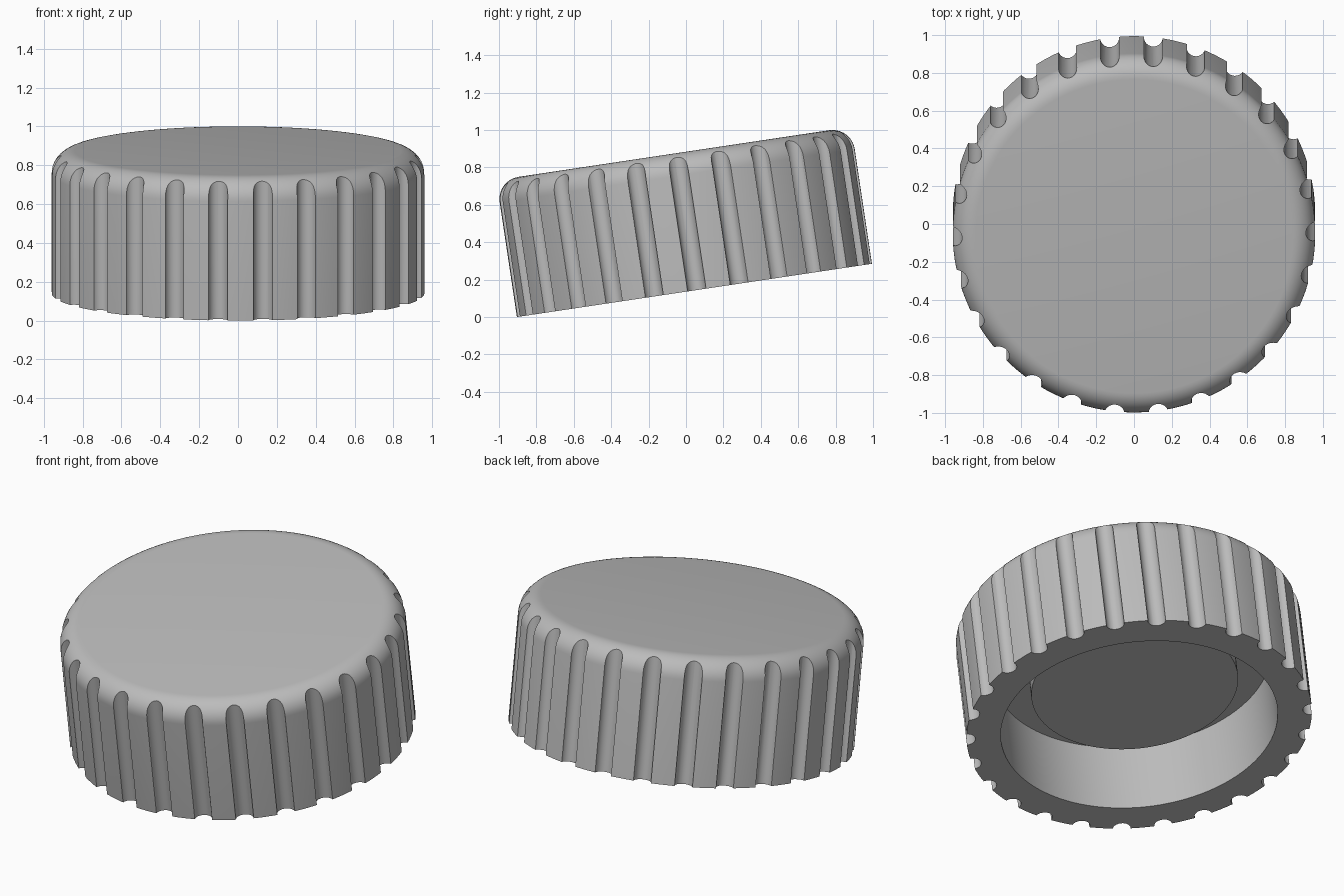
import bpy, bmesh
from math import sin, cos, pi, radians
from mathutils import Matrix, Vector

if "Cube" in bpy.data.objects:
    bpy.data.objects.remove(bpy.data.objects["Cube"], do_unlink=True)

RADIUS, HEIGHT, FILLET = 0.96, 0.74, 0.12
BORE, BORE_DEPTH = 0.77, 0.42
PLUG, PLUG_DEPTH = 0.575, 0.26
GROOVES, GROOVE_R = 26, 0.05
TILT = radians(8.53)

grey = bpy.data.materials.new("grey")
grey.use_nodes = True
colour = (0.5, 0.5, 0.5, 1)
grey.diffuse_color = colour
grey.node_tree.nodes["Principled BSDF"].inputs["Base Color"].default_value = colour


def make_object(name, bm):
    bmesh.ops.recalc_face_normals(bm, faces=bm.faces)
    mesh = bpy.data.meshes.new(name)
    bm.to_mesh(mesh)
    bm.free()
    mesh.materials.append(grey)
    obj = bpy.data.objects.new(name, mesh)
    bpy.context.collection.objects.link(obj)
    return obj


# Cap body: lathed section with a central plug in the bore and a rounded top edge
section = [(0, PLUG_DEPTH), (PLUG, PLUG_DEPTH), (PLUG, BORE_DEPTH),
           (BORE, BORE_DEPTH), (BORE, 0), (RADIUS, 0)]
for i in range(11):
    a = pi / 2 * i / 10
    section.append((RADIUS - FILLET + FILLET * cos(a),
                    HEIGHT - FILLET + FILLET * sin(a)))
section.append((0, HEIGHT))

bm = bmesh.new()
verts = [bm.verts.new((r, 0, z)) for r, z in section]
edges = [bm.edges.new(pair) for pair in zip(verts, verts[1:])]
bmesh.ops.spin(bm, geom=verts + edges, cent=(0, 0, 0), axis=(0, 0, 1),
               angle=2 * pi, steps=GROOVES * 5)
bmesh.ops.remove_doubles(bm, verts=bm.verts, dist=0.0001)
cap = make_object("ribbed_cap", bm)

# Grip grooves: a ring of upright rods cut out of the wall
bm = bmesh.new()
for i in range(GROOVES):
    a = 2 * pi * i / GROOVES + radians(0.8)
    place = Matrix.Translation((RADIUS * cos(a), RADIUS * sin(a), HEIGHT / 2))
    bmesh.ops.create_cone(bm, cap_ends=True, segments=24, radius1=GROOVE_R,
                          radius2=GROOVE_R, depth=HEIGHT + 0.4, matrix=place)
rods = make_object("groove_cutter", bm)
rods.hide_render = True

cut = cap.modifiers.new("grooves", "BOOLEAN")
cut.operation = "DIFFERENCE"
cut.solver = "EXACT"
cut.object = rods
bpy.ops.object.select_all(action="DESELECT")
bpy.context.view_layer.objects.active = cap
cap.select_set(True)
bpy.ops.object.modifier_apply(modifier=cut.name)
bpy.data.objects.remove(rods, do_unlink=True)

# Tilt the cap so that it rests on its front edge
cap.data.transform(Matrix.Translation(Vector((0, 0.045, RADIUS * sin(TILT))))
                   @ Matrix.Rotation(TILT, 4, "X"))
bpy.ops.object.shade_smooth_by_angle(angle=radians(30))
